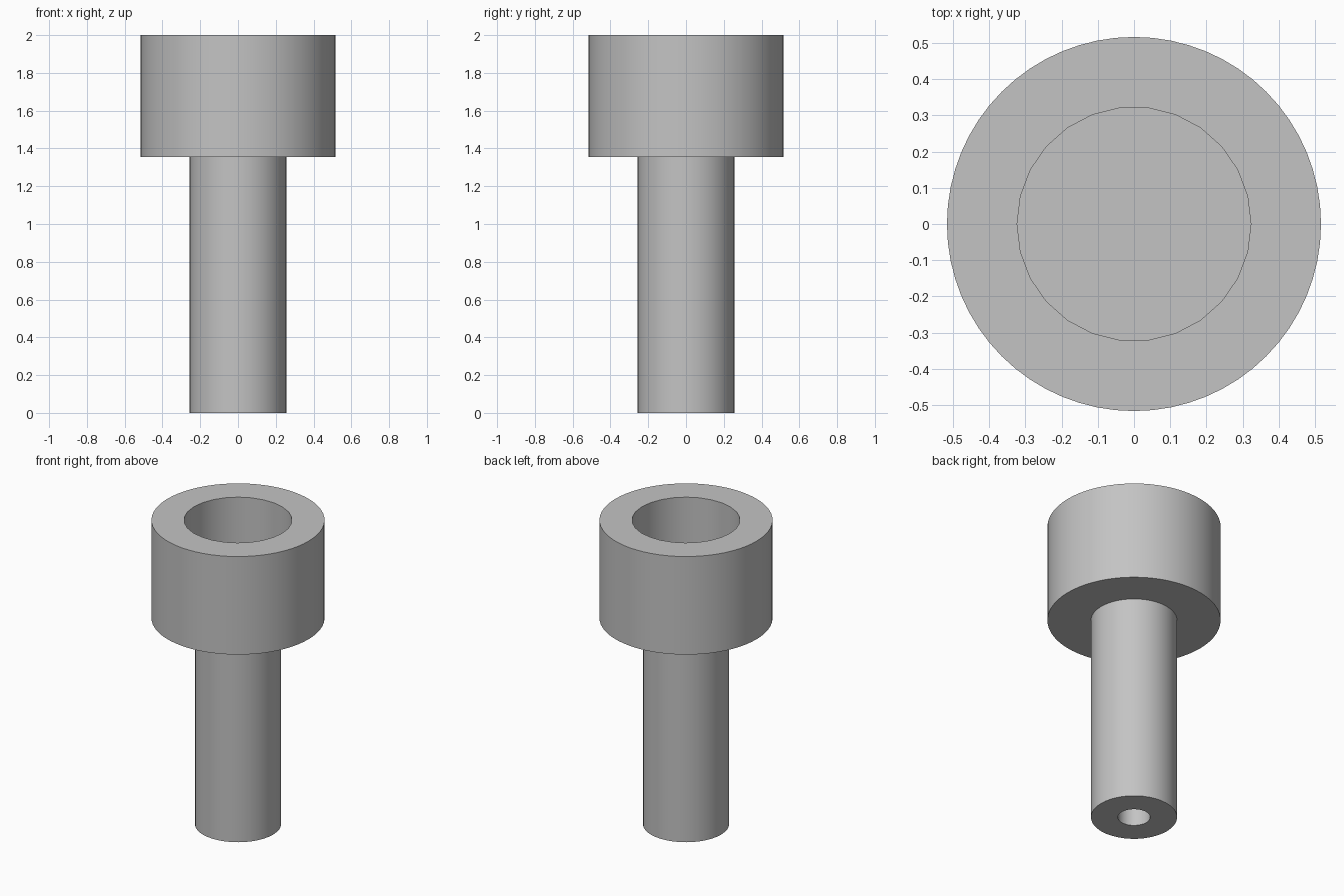
import bpy
import math

cube = bpy.data.objects.get("Cube")
if cube:
    bpy.data.objects.remove(cube, do_unlink=True)

grey = bpy.data.materials.new("plain grey")
grey.use_nodes = True
colour = (0.55, 0.55, 0.55, 1)
grey.diffuse_color = colour
grey.node_tree.nodes["Principled BSDF"].inputs["Base Color"].default_value = colour


def cylinder(name, radius, bottom, top, sides):
    bpy.ops.mesh.primitive_cylinder_add(
        vertices=sides, radius=radius, depth=top - bottom,
        location=(0, 0, (bottom + top) / 2), rotation=(0, 0, math.pi / 2))
    obj = bpy.context.object
    obj.name = name
    obj.data.materials.append(grey)
    return obj


def combine(target, other, operation):
    mod = target.modifiers.new(operation.title(), 'BOOLEAN')
    mod.operation = operation
    mod.solver = 'EXACT'
    mod.object = other
    bpy.ops.object.select_all(action='DESELECT')
    target.select_set(True)
    bpy.context.view_layer.objects.active = target
    bpy.ops.object.modifier_apply(modifier=mod.name)
    bpy.data.objects.remove(other, do_unlink=True)


HEAD_BOTTOM, SOCKET_FLOOR, HOLE_TOP = 1.355, 1.484, 1.29

# Wide head with a round blind socket in its top
head = cylinder("head", 0.516, HEAD_BOTTOM, 2.0, 64)
combine(head, cylinder("socket_cutter", 0.3225, SOCKET_FLOOR, 2.1, 26), 'DIFFERENCE')

# Narrow shaft with a small blind hole in its foot
shaft = cylinder("shaft", 0.257, 0, HEAD_BOTTOM + 0.05, 40)
combine(shaft, cylinder("hole_cutter", 0.097, -0.1, HOLE_TOP, 24), 'DIFFERENCE')

# Join into one solid
combine(head, shaft, 'UNION')
head.name = "socket_head_pin"
bpy.ops.object.shade_smooth_by_angle(angle=math.radians(30))
